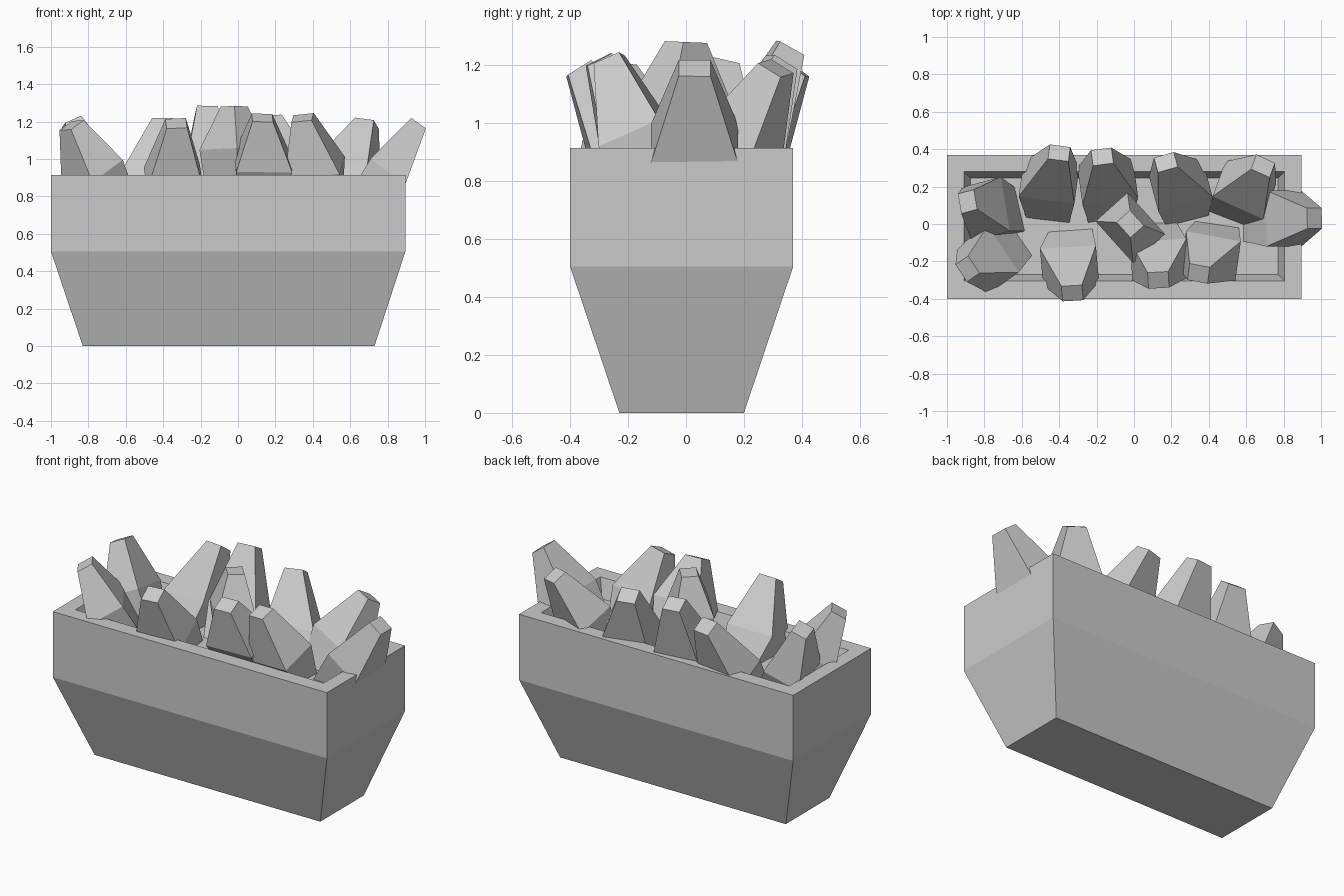
import bpy
import bmesh
from math import cos, sin, radians
from mathutils import Vector

if "Cube" in bpy.data.objects:
    bpy.data.objects.remove(bpy.data.objects["Cube"])


def make_object(name, bm):
    bmesh.ops.recalc_face_normals(bm, faces=bm.faces)
    mesh = bpy.data.meshes.new(name)
    bm.to_mesh(mesh)
    bm.free()
    obj = bpy.data.objects.new(name, mesh)
    bpy.context.collection.objects.link(obj)
    return obj


def loft(name, rings):
    """Skin a stack of four-cornered rings and cap both ends."""
    bm = bmesh.new()
    loops = [[bm.verts.new(p) for p in ring] for ring in rings]
    for a, b in zip(loops, loops[1:]):
        for i in range(4):
            j = (i + 1) % 4
            bm.faces.new((a[i], a[j], b[j], b[i]))
    bm.faces.new(loops[0])
    bm.faces.new(loops[-1])
    return make_object(name, bm)


def rect(x0, x1, y0, y1, z):
    return [(x0, y0, z), (x1, y0, z), (x1, y1, z), (x0, y1, z)]


# Planter: outer walls, rim, sloping inner wall and soil bed
loft("planter", [
    rect(-0.83, 0.73, -0.23, 0.20, 0),
    rect(-1.0, 0.895, -0.40, 0.37, 0.505),
    rect(-1.0, 0.895, -0.40, 0.37, 0.915),
    rect(-0.91, 0.805, -0.305, 0.28, 0.915),
    rect(-0.875, 0.77, -0.27, 0.245, 0.80),
])


def quad_ring(center, axis, side, half_w, half_t):
    """Rectangle around a centre, square to the axis."""
    axis = axis.normalized()
    u = (side - axis * side.dot(axis)).normalized()
    v = axis.cross(u)
    return [center + u * half_w * a + v * half_t * b
            for a, b in ((-1, -1), (1, -1), (1, 1), (-1, 1))]


def leaf(name, tip, mid, base, yaw):
    """Chunky four-sided leaf: base in the soil, wide middle, blunt tip."""
    tip, mid, base = Vector(tip), Vector(mid), Vector((*base, 0.72))
    side = Vector((cos(radians(yaw)), sin(radians(yaw)), 0))
    upper, lower = tip - mid, mid - base
    bend = upper.normalized() + lower.normalized()
    loft(name, [
        quad_ring(base, lower, side, 0.11, 0.08),
        quad_ring(mid, bend, side, 0.15, 0.115),
        quad_ring(tip, bend, side, 0.055, 0.048),
    ])


# Leaves: tip, widest point, base (x, y), direction of the broad side
leaves = [
    ((-0.89, 0.12, 1.20), (-0.79, 0.08, 0.93), (-0.66, 0.05), 105),
    ((-0.89, -0.24, 1.18), (-0.78, -0.19, 0.93), (-0.65, -0.10), 125),
    ((-0.40, 0.38, 1.19), (-0.455, 0.22, 0.88), (-0.45, 0.06), -8),
    ((-0.17, 0.36, 1.26), (-0.14, 0.22, 0.93), (-0.14, 0.07), 8),
    ((0.17, 0.33, 1.21), (0.25, 0.20, 0.90), (0.27, 0.06), 15),
    ((0.69, 0.31, 1.19), (0.59, 0.18, 0.93), (0.52, 0.08), -20),
    ((0.965, 0.03, 1.19), (0.80, 0.03, 0.93), (0.63, 0.02), 90),
    ((-0.02, 0.00, 1.28), (-0.02, -0.02, 1.05), (-0.02, -0.02), -48),
    ((-0.33, -0.37, 1.19), (-0.345, -0.22, 0.90), (-0.33, -0.08), 5),
    ((0.13, -0.30, 1.22), (0.135, -0.19, 0.98), (0.11, -0.05), 3),
    ((0.345, -0.265, 1.22), (0.41, -0.17, 0.95), (0.44, -0.06), -8),
]
for i, (tip, mid, base, yaw) in enumerate(leaves):
    leaf(f"leaf_{i + 1}", tip, mid, base, yaw)
